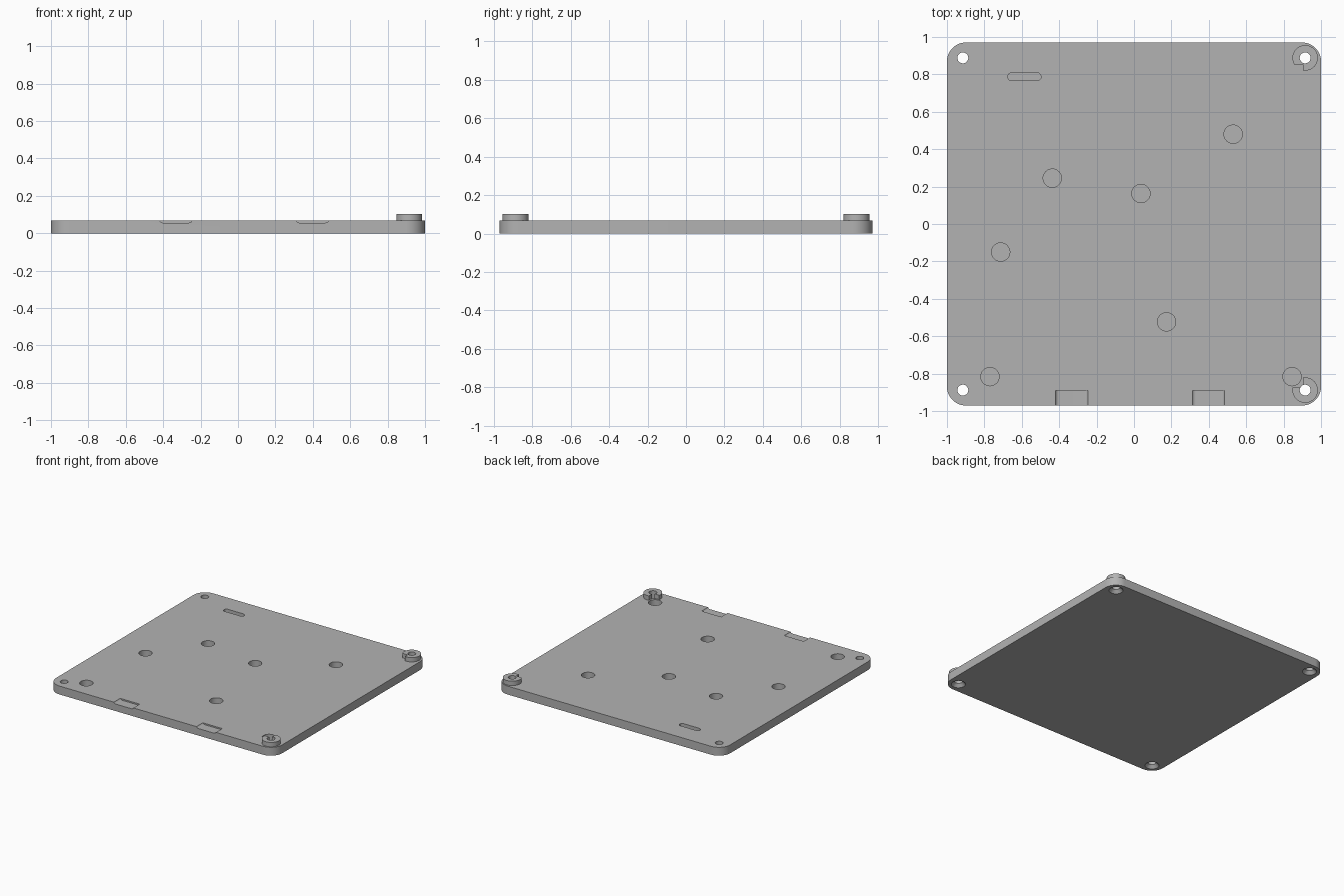
import bpy, bmesh
from math import cos, sin, pi
from mathutils import Matrix, Vector

cube = bpy.data.objects.get("Cube")
if cube:
    bpy.data.objects.remove(cube, do_unlink=True)

grey = bpy.data.materials.new("plain_grey")
grey.use_nodes = True
colour = (0.45, 0.45, 0.45, 1)
grey.diffuse_color = colour
grey.node_tree.nodes["Principled BSDF"].inputs["Base Color"].default_value = colour

TOP, BOSS_TOP = 0.067, 0.102
HOLE_X, HOLE_Y, HOLE_R = 0.915, 0.888, 0.029


def rounded(w, d, r, steps=12):
    """Outline of a rounded rectangle with half sizes w and d."""
    pts = []
    for q, (sx, sy) in enumerate([(1, 1), (-1, 1), (-1, -1), (1, -1)]):
        for i in range(steps + 1):
            a = (q + i / steps) * pi / 2
            pts.append((sx * (w - r) + r * cos(a), sy * (d - r) + r * sin(a)))
    return pts


def prism(name, outline, depth, matrix):
    """Extrude a flat outline along its local z, then place it."""
    bm = bmesh.new()
    face = bm.faces.new([bm.verts.new((x, y, 0)) for x, y in outline])
    new = bmesh.ops.extrude_face_region(bm, geom=[face])["geom"]
    bmesh.ops.translate(bm, vec=(0, 0, depth),
                        verts=[v for v in new if isinstance(v, bmesh.types.BMVert)])
    bmesh.ops.remove_doubles(bm, verts=bm.verts, dist=1e-5)
    return finish(name, bm, matrix)


def cone(name, x, y, z0, z1, r0, r1=None):
    bm = bmesh.new()
    bmesh.ops.create_cone(bm, cap_ends=True, segments=48, radius1=r0,
                          radius2=r0 if r1 is None else r1, depth=z1 - z0)
    return finish(name, bm, Matrix.Translation((x, y, (z0 + z1) / 2)))


def finish(name, bm, matrix):
    bm.transform(matrix)
    bmesh.ops.recalc_face_normals(bm, faces=bm.faces)
    mesh = bpy.data.meshes.new(name)
    bm.to_mesh(mesh)
    bm.free()
    mesh.materials.append(grey)
    ob = bpy.data.objects.new(name, mesh)
    bpy.context.collection.objects.link(ob)
    return ob


def carve(ob, cutters):
    """Subtract every cutter, bake the result and smooth the round walls."""
    for c in cutters:
        mod = ob.modifiers.new("cut", 'BOOLEAN')
        mod.operation, mod.solver, mod.object = 'DIFFERENCE', 'EXACT', c
    bpy.ops.object.select_all(action='DESELECT')
    bpy.context.view_layer.objects.active = ob
    ob.select_set(True)
    for mod in list(ob.modifiers):
        bpy.ops.object.modifier_apply(modifier=mod.name)
    bpy.ops.object.shade_smooth_by_angle(angle=0.5)
    for c in cutters:
        bpy.data.objects.remove(c, do_unlink=True)


# Base plate
plate = prism("base_plate", rounded(1, 0.97, 0.1), TOP, Matrix())
cutters = []

# Screw holes, countersunk underneath
for sx in (-1, 1):
    for sy in (-1, 1):
        x, y = sx * HOLE_X, sy * HOLE_Y
        cutters.append(cone("screw_cutter", x, y, -0.05, 0.2, HOLE_R))
        cutters.append(cone("sink_cutter", x, y, -0.002, 0.026, 0.053, 0.027))

# Round blind pockets
for x, y in [(0.53, 0.48), (-0.437, 0.245), (0.037, 0.163), (-0.713, -0.15),
             (0.174, -0.523), (-0.77, -0.816), (0.845, -0.816)]:
    cutters.append(cone("pocket_cutter", x, y, 0.02, 0.2, 0.049))

# Slot near the back edge
slot = rounded(0.089, 0.021, 0.0209)
cutters.append(prism("slot_cutter", slot, 0.2, Matrix.Translation((-0.586, 0.787, 0.03))))

# Shallow port notches in the front edge
for x in (-0.332, 0.398):
    place = Matrix.Translation((x, -0.89, 0.077)) @ Matrix.Rotation(pi / 2, 4, 'X')
    cutters.append(prism("notch_cutter", slot, 0.2, place))
carve(plate, cutters)

# Raised bosses with a square bite on the inner corner
for name, sy, edge in (("back_left_boss", 1, 0.853), ("front_left_boss", -1, 0.874)):
    boss = cone(name, HOLE_X, sy * HOLE_Y, TOP, BOSS_TOP, 0.068)
    hole = cone("boss_cutter", HOLE_X, sy * HOLE_Y, -0.1, 0.3, HOLE_R)
    bite = prism("bite_cutter", rounded(0.1, 0.1, 0.0001, 1), 0.4,
                 Matrix.Translation((0.804, sy * (edge - 0.1), -0.1)))
    carve(boss, [hole, bite])
